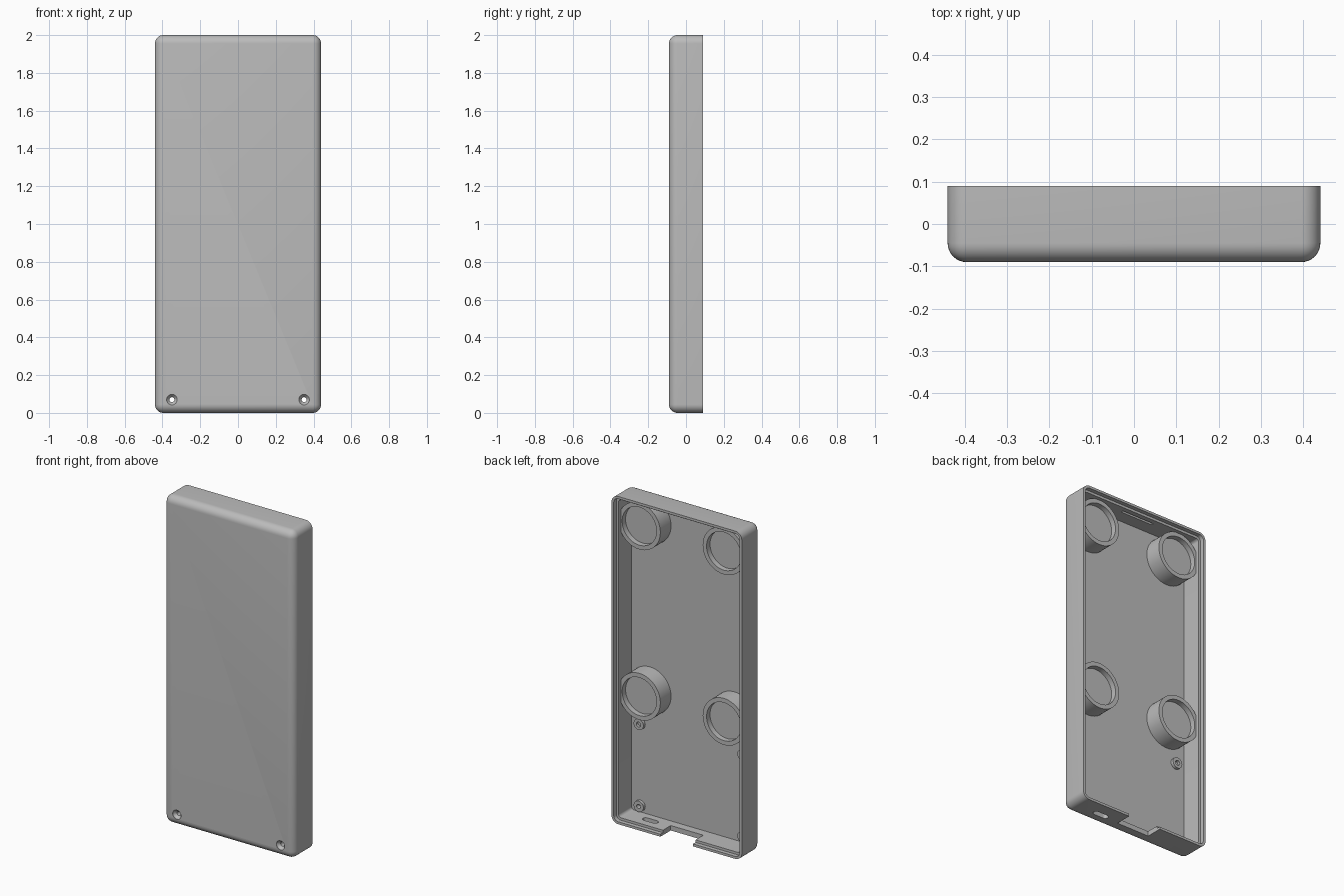
import bpy, bmesh, math
from mathutils import Matrix, Vector

old = bpy.data.objects.get("Cube")
if old:
    bpy.data.objects.remove(old, do_unlink=True)

grey = bpy.data.materials.new("plain grey")
grey.use_nodes = True
colour = (0.5, 0.5, 0.5, 1)
grey.diffuse_color = colour
grey.node_tree.nodes["Principled BSDF"].inputs["Base Color"].default_value = colour

HALF_W, HEIGHT, FRONT, BACK = 0.44, 2.0, -0.09, 0.09
WALL, ROUND = 0.03, 0.045


def finish(bm, name):
    bmesh.ops.recalc_face_normals(bm, faces=bm.faces)
    mesh = bpy.data.meshes.new(name)
    bm.to_mesh(mesh)
    bm.free()
    mesh.materials.append(grey)
    obj = bpy.data.objects.new(name, mesh)
    bpy.context.collection.objects.link(obj)
    return obj


def smooth(obj):
    bpy.ops.object.select_all(action="DESELECT")
    obj.select_set(True)
    bpy.context.view_layer.objects.active = obj
    bpy.ops.object.shade_smooth_by_angle(angle=math.radians(30))


def block(name, low, high, radius=0, axis="y", round_front=False):
    """Box with the edges along one axis rounded, and optionally the front rim."""
    bm = bmesh.new()
    low, high = Vector(low), Vector(high)
    size = high - low
    bmesh.ops.create_cube(bm, size=1, matrix=Matrix.Translation((low + high) / 2) @ Matrix.Diagonal((*size, 1)))
    if radius:
        i = "xyz".index(axis)
        picked = []
        for e in bm.edges:
            a, b = (v.co for v in e.verts)
            along = abs(a[i] - b[i]) > 1e-5
            at_front = max(a.y, b.y) < low.y + 1e-5
            if along or (round_front and at_front):
                picked.append(e)
        bmesh.ops.bevel(bm, geom=picked, offset=radius, segments=8, profile=0.5, affect="EDGES")
    return finish(bm, name)


def lathe(name, profile, x, z, closed=False):
    """Turn a (radius, y) profile around an axis running front to back."""
    bm = bmesh.new()
    verts = [bm.verts.new((r, y, 0)) for r, y in profile]
    pairs = list(zip(verts, verts[1:]))
    if closed:
        pairs.append((verts[-1], verts[0]))
    edges = [bm.edges.new(p) for p in pairs]
    bmesh.ops.spin(bm, geom=verts + edges, cent=(0, 0, 0), axis=(0, 1, 0), angle=math.tau, steps=48)
    bmesh.ops.remove_doubles(bm, verts=bm.verts, dist=1e-5)
    bmesh.ops.translate(bm, verts=bm.verts, vec=(x, 0, z))
    return finish(bm, name)


def cut(obj, cutter):
    mod = obj.modifiers.new("cut", "BOOLEAN")
    mod.operation, mod.solver, mod.object = "DIFFERENCE", "EXACT", cutter
    cutter.hide_render = True
    bpy.context.view_layer.objects.active = obj
    bpy.ops.object.modifier_apply(modifier=mod.name)
    bpy.data.objects.remove(cutter, do_unlink=True)


# Outer shell, hollowed from the back with a stepped rim
shell = block("case_shell", (-HALF_W, FRONT, 0), (HALF_W, BACK, HEIGHT), ROUND, round_front=True)
inner = HALF_W - WALL
cut(shell, block("hollow", (-inner, FRONT + WALL, WALL), (inner, 0.2, HEIGHT - WALL), 0.018))
step = WALL / 2
cut(shell, block("rim_step", (step - HALF_W, 0.065, step), (HALF_W - step, 0.2, HEIGHT - step), 0.03))

# Bottom opening, side slot and the catch groove under the top wall
cut(shell, block("notch", (-0.11, -0.01, -0.1), (0.11, 0.2, 0.05)))
cut(shell, block("slot", (0.19, -0.018, -0.1), (0.29, 0.018, 0.05), 0.0179, axis="z"))
cut(shell, block("groove", (-0.11, 0.02, 1.9), (0.11, 0.035, HEIGHT - step)))

# Countersunk screw holes through the front
for x in (-0.35, 0.35):
    cut(shell, lathe("screw_hole", [(0, -0.1), (0.028, -0.1), (0.028, -0.088), (0.013, -0.07),
                                    (0.013, -0.03), (0, -0.03)], x, 0.07))
smooth(shell)

for side, x in (("left", 1), ("right", -1)):
    # Round cups with shallow recesses
    for level, z in (("upper", 1.83), ("middle", 0.79)):
        smooth(lathe(f"{level}_{side}_cup", [(0, -0.07), (0.142, -0.07), (0.142, 0.043), (0.116, 0.043),
                                             (0.116, 0.01), (0, 0.01)], x * 0.285, z))
    # Screw bosses: blind above, open below
    smooth(lathe(f"middle_{side}_boss", [(0, -0.065), (0.033, -0.065), (0.033, -0.042), (0.015, -0.042),
                                         (0.015, -0.058), (0, -0.058)], x * 0.35, 0.57))
    smooth(lathe(f"lower_{side}_boss", [(0.033, -0.065), (0.033, -0.042), (0.013, -0.042),
                                        (0.013, -0.065)], x * 0.35, 0.07, closed=True))
